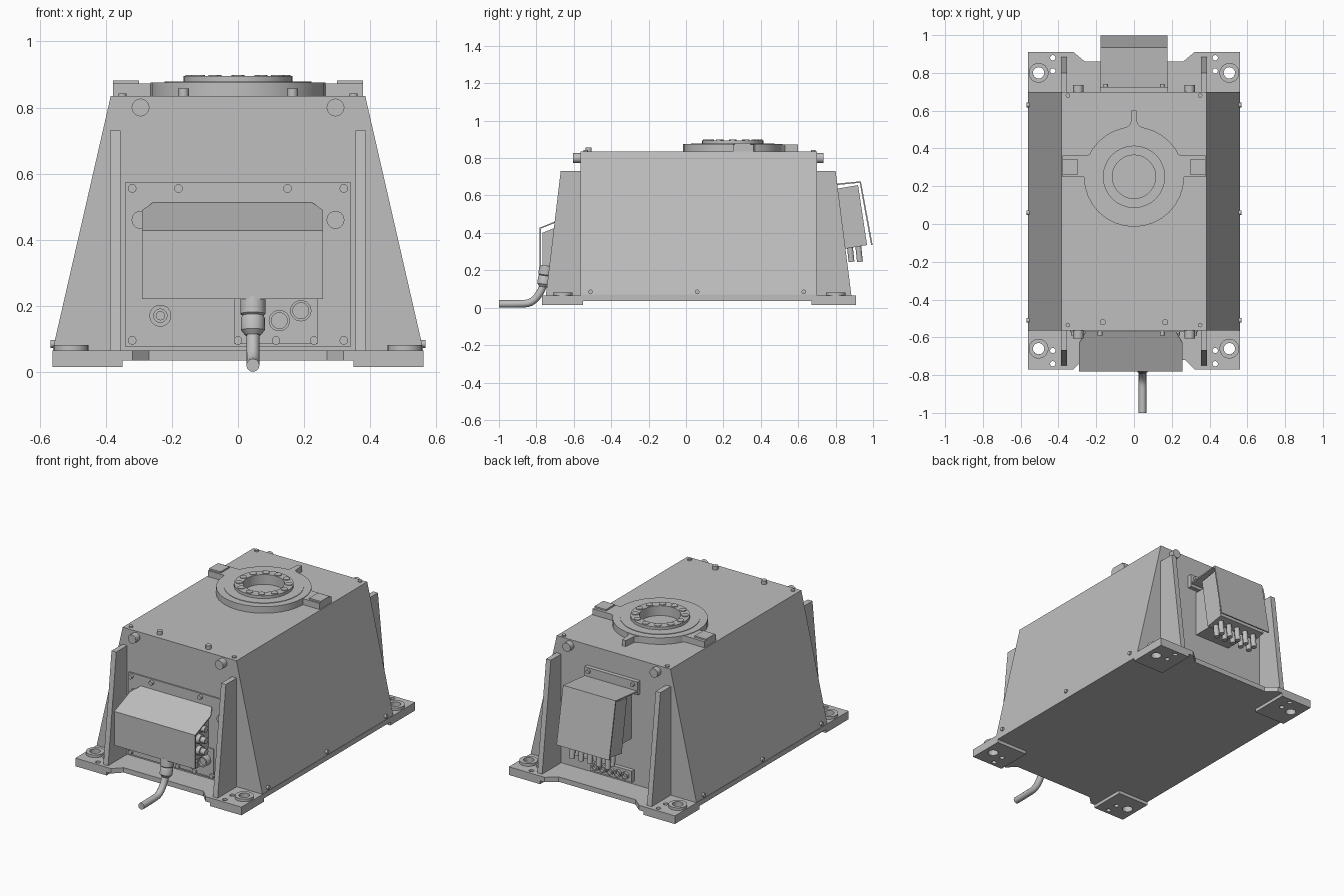
import bpy, bmesh, math
from mathutils import Vector

old = bpy.data.objects.get("Cube")
if old:
    bpy.data.objects.remove(old, do_unlink=True)

grey = bpy.data.materials.new("machine_grey")
grey.use_nodes = True
tone = (0.52, 0.52, 0.52, 1)
grey.diffuse_color = tone
grey.node_tree.nodes["Principled BSDF"].inputs["Base Color"].default_value = tone


def finish(name, bm, smooth=False):
    bmesh.ops.recalc_face_normals(bm, faces=bm.faces)
    mesh = bpy.data.meshes.new(name)
    bm.to_mesh(mesh)
    bm.free()
    mesh.materials.append(grey)
    ob = bpy.data.objects.new(name, mesh)
    bpy.context.collection.objects.link(ob)
    if smooth:
        bpy.ops.object.select_all(action='DESELECT')
        ob.select_set(True)
        bpy.context.view_layer.objects.active = ob
        bpy.ops.object.shade_smooth_by_angle(angle=math.radians(35))
    return ob


def prism(name, points, axis, lo, hi):
    """Extrude a 2D outline along one axis; the outline uses the other two in order."""
    bm = bmesh.new()

    def place(p, d):
        v = list(p)
        v.insert("xyz".index(axis), d)
        return bm.verts.new(v)
    rings = [[place(p, d) for p in points] for d in (lo, hi)]
    n = len(points)
    for ring in rings:
        bm.faces.new(ring)
    for i in range(n):
        j = (i + 1) % n
        bm.faces.new((rings[0][i], rings[0][j], rings[1][j], rings[1][i]))
    return finish(name, bm)


def box(name, x, y, z):
    return prism(name, [(x[0], y[0]), (x[1], y[0]), (x[1], y[1]), (x[0], y[1])], 'z', *z)


def lathe(name, profile, origin, direction=(0, 0, 1), closed=False, seg=32):
    """Spin (radius, height) points around an axis; open profiles are capped."""
    bm = bmesh.new()
    turn = Vector((0, 0, 1)).rotation_difference(Vector(direction))
    rings = []
    for r, h in profile:
        rings.append([bm.verts.new(turn @ Vector((r * math.cos(a), r * math.sin(a), h)) + Vector(origin))
                      for a in (math.tau * i / seg for i in range(seg))])
    pairs = list(zip(rings, rings[1:]))
    if closed:
        pairs.append((rings[-1], rings[0]))
    else:
        bm.faces.new(rings[0])
        bm.faces.new(rings[-1])
    for a, b in pairs:
        for i in range(seg):
            j = (i + 1) % seg
            bm.faces.new((a[i], a[j], b[j], b[i]))
    return finish(name, bm, True)


def rod(name, start, end, r, seg=20):
    d = Vector(end) - Vector(start)
    return lathe(name, [(r, 0), (r, d.length)], start, d, seg=seg)


def tube(name, origin, outer, inner, h, direction=(0, 0, 1)):
    return lathe(name, [(inner, 0), (outer, 0), (outer, h), (inner, h)], origin, direction, True)


def cut(target, cutter):
    m = target.modifiers.new("hole", 'BOOLEAN')
    m.operation, m.solver, m.object = 'DIFFERENCE', 'EXACT', cutter
    bpy.context.view_layer.objects.active = target
    bpy.ops.object.modifier_apply(modifier=m.name)


# Tapered housing
prism("housing", [(-0.56, 0.04), (0.56, 0.04), (0.56, 0.07), (0.385, 0.835),
                  (-0.385, 0.835), (-0.56, 0.07)], 'y', -0.565, 0.70)

# Base plate with notched ends
half = [(0.26, 0.86), (0.32, 0.91), (0.562, 0.91), (0.562, -0.77), (0.32, -0.77), (0.27, -0.72)]
base = prism("base_plate", half + [(-x, y) for x, y in reversed(half)], 'z', 0.035, 0.065)

# Feet, washers and mounting holes
for s in (-1, 1):
    for end, (y0, y1), big, smalls in (("front", (-0.77, -0.55), -0.66, (-0.67, -0.74)),
                                       ("rear", (0.67, 0.91), 0.80, (0.81, 0.88))):
        foot = box(end + "_foot", sorted((s * 0.35, s * 0.562)), (y0, y1), (0.015, 0.035))
        holes = [(0.505, big, 0.03)] + [(0.43, y, 0.014) for y in smalls]
        for x, y, r in holes:
            cutter = rod("hole_cutter", (s * x, y, -0.1), (s * x, y, 0.2), r)
            cutter.hide_render = True
            cut(base, cutter)
            cut(foot, cutter)
            bpy.data.objects.remove(cutter, do_unlink=True)
        tube(end + "_washer", (s * 0.505, big, 0.065), 0.052, 0.03, 0.016)

    # Upright ribs at both ends
    x = sorted((s * 0.355, s * 0.387))
    prism("front_rib", [(-0.56, 0.06), (-0.75, 0.06), (-0.67, 0.73), (-0.56, 0.73)], 'x', *x)
    prism("rear_rib", [(0.69, 0.06), (0.885, 0.06), (0.80, 0.73), (0.69, 0.73)], 'x', *x)

    # Large wall bolts
    for z in (0.80, 0.46):
        reach = 0.605 if z > 0.5 else 0.59
        rod("front_wall_bolt", (s * 0.295, -0.56, z), (s * 0.295, -reach, z), 0.027)
    rod("rear_wall_bolt", (s * 0.295, 0.69, 0.80), (s * 0.295, 0.735, 0.80), 0.027)

    # Small screws on roof and sides
    for y in (-0.535, 0.68):
        rod("roof_screw", (s * 0.35, y, 0.83), (s * 0.35, y, 0.843), 0.012, 12)
    rod("roof_peg", (s * 0.165, -0.52, 0.83), (s * 0.165, -0.52, 0.857), 0.016, 12)
    for y in (-0.51, 0.06, 0.63):
        rod("side_screw", (s * 0.54, y, 0.085), (s * 0.568, y, 0.085), 0.012, 12)

# Roof flange with arms, rear key and bolt circle
CY = 0.25
tube("flange_ring", (0, CY, 0.83), 0.265, 0.115, 0.045)
tube("flange_collar", (0, CY, 0.87), 0.222, 0.115, 0.008)
tube("flange_hub", (0, CY, 0.87), 0.165, 0.115, 0.025)
for i in range(12):
    a = math.tau * i / 12
    px, py = 0.139 * math.cos(a), CY + 0.139 * math.sin(a)
    rod("flange_bolt", (px, py, 0.885), (px, py, 0.899), 0.02, 16)
for s in (-1, 1):
    prism("flange_arm", [(s * 0.2, 0.22), (s * 0.25, 0.22), (s * 0.265, 0.25), (s * 0.378, 0.25),
                         (s * 0.378, 0.362), (s * 0.25, 0.362), (s * 0.2, 0.39)], 'z', 0.83, 0.872)
    box("arm_pad", sorted((s * 0.30, s * 0.378)), (0.26, 0.345), (0.87, 0.881))
prism("flange_key", [(-0.06, 0.495), (-0.018, 0.53), (-0.012, 0.60), (0.012, 0.60),
                     (0.018, 0.53), (0.06, 0.495)], 'z', 0.83, 0.872)

# Front access panel and screws
box("front_panel", (-0.34, 0.34), (-0.573, -0.56), (0.075, 0.575))
for z, xs in ((0.555, (-0.32, -0.18, 0.15, 0.32)), (0.095, (-0.32, 0, 0.115, 0.23, 0.32))):
    for x in xs:
        rod("panel_screw", (x, -0.57, z), (x, -0.59, z), 0.013, 12)
box("connector_panel", (-0.01, 0.24), (-0.58, -0.57), (0.085, 0.26))

# Front junction box under a folded sheet cover
prism("front_junction_box", [(-0.57, 0.225), (-0.768, 0.225), (-0.768, 0.40), (-0.57, 0.48)],
      'x', -0.25, 0.20)
bm = bmesh.new()
v = [bm.verts.new(p) for p in [(-0.29, -0.782, 0.22), (0.257, -0.782, 0.22), (0.257, -0.782, 0.428),
                               (0.257, -0.63, 0.49), (0.222, -0.57, 0.514), (-0.255, -0.57, 0.514),
                               (-0.29, -0.63, 0.49), (-0.29, -0.782, 0.428)]]
bm.faces.new((v[0], v[1], v[2], v[7]))
bm.faces.new(v[2:])
cover = finish("front_cover", bm)
cover.modifiers.new("sheet", 'SOLIDIFY').thickness = 0.008
for z in (0.28, 0.35, 0.42):
    rod("side_gland", (0.19, -0.67, z), (0.225, -0.67, z), 0.028)
    rod("side_gland_tip", (0.22, -0.67, z), (0.255, -0.67, z), 0.019)

# Front sockets
for x, z in ((0.125, 0.155), (0.19, 0.185)):
    tube("front_socket", (x, -0.57, z), 0.032, 0.024, 0.05, (0, -1, 0))
    rod("socket_core", (x, -0.57, z), (x, -0.605, z), 0.025)
tube("ground_socket", (-0.235, -0.57, 0.17), 0.033, 0.02, 0.025, (0, -1, 0))
rod("ground_stud", (-0.235, -0.57, 0.17), (-0.235, -0.60, 0.17), 0.014)

# Cable gland and bent cable
lathe("cable_gland", [(0.038, 0), (0.038, 0.05), (0.032, 0.055), (0.036, 0.062),
                      (0.036, 0.10), (0.024, 0.115)], (0.045, -0.745, 0.225), (0, -0.15, -1))
curve = bpy.data.curves.new("cable", 'CURVE')
curve.dimensions = '3D'
curve.bevel_depth, curve.bevel_resolution, curve.use_fill_caps = 0.02, 4, True
path = curve.splines.new('BEZIER')
path.bezier_points.add(2)
for p, (co, h) in zip(path.bezier_points, (((0.045, -0.757, 0.14), (0, -0.01, -0.04)),
                                           ((0.045, -0.86, 0.022), (0, -0.06, -0.002)),
                                           ((0.045, -1.0, 0.02), (0, -0.04, 0)))):
    p.co = co
    p.handle_left, p.handle_right = Vector(co) - Vector(h), Vector(co) + Vector(h)
curve.materials.append(grey)
bpy.context.collection.objects.link(bpy.data.objects.new("cable", curve))

# Rear junction box, tilted, with bracket and sheet cover
prism("rear_junction_box", [(0.80, 0.635), (0.92, 0.655), (0.968, 0.335), (0.85, 0.315)],
      'x', -0.16, 0.16)
prism("rear_box_mount", [(0.695, 0.62), (0.81, 0.62), (0.85, 0.34), (0.695, 0.34)], 'x', -0.12, 0.12)
prism("rear_cover", [(0.72, 0.655), (0.935, 0.676), (0.998, 0.335), (0.99, 0.335),
                     (0.929, 0.668), (0.72, 0.647)], 'x', -0.178, 0.178)
box("rear_bracket", (-0.18, 0.18), (0.70, 0.725), (0.63, 0.71))
for s in (-1, 1):
    rod("bracket_screw", (s * 0.15, 0.72, 0.69), (s * 0.15, 0.74, 0.69), 0.012, 12)

# Glands below the rear box and the rear socket strip
for i in range(5):
    x = -0.12 + 0.06 * i
    for y in (0.885, 0.93):
        rod("rear_gland", (x, y - 0.01, 0.34), (x, y, 0.245), 0.016, 14)
    tube("rear_socket", (-0.10 + 0.05 * i, 0.72, 0.12), 0.022, 0.014, 0.02, (0, 1, 0))
box("rear_socket_strip", (-0.14, 0.14), (0.70, 0.725), (0.085, 0.155))
